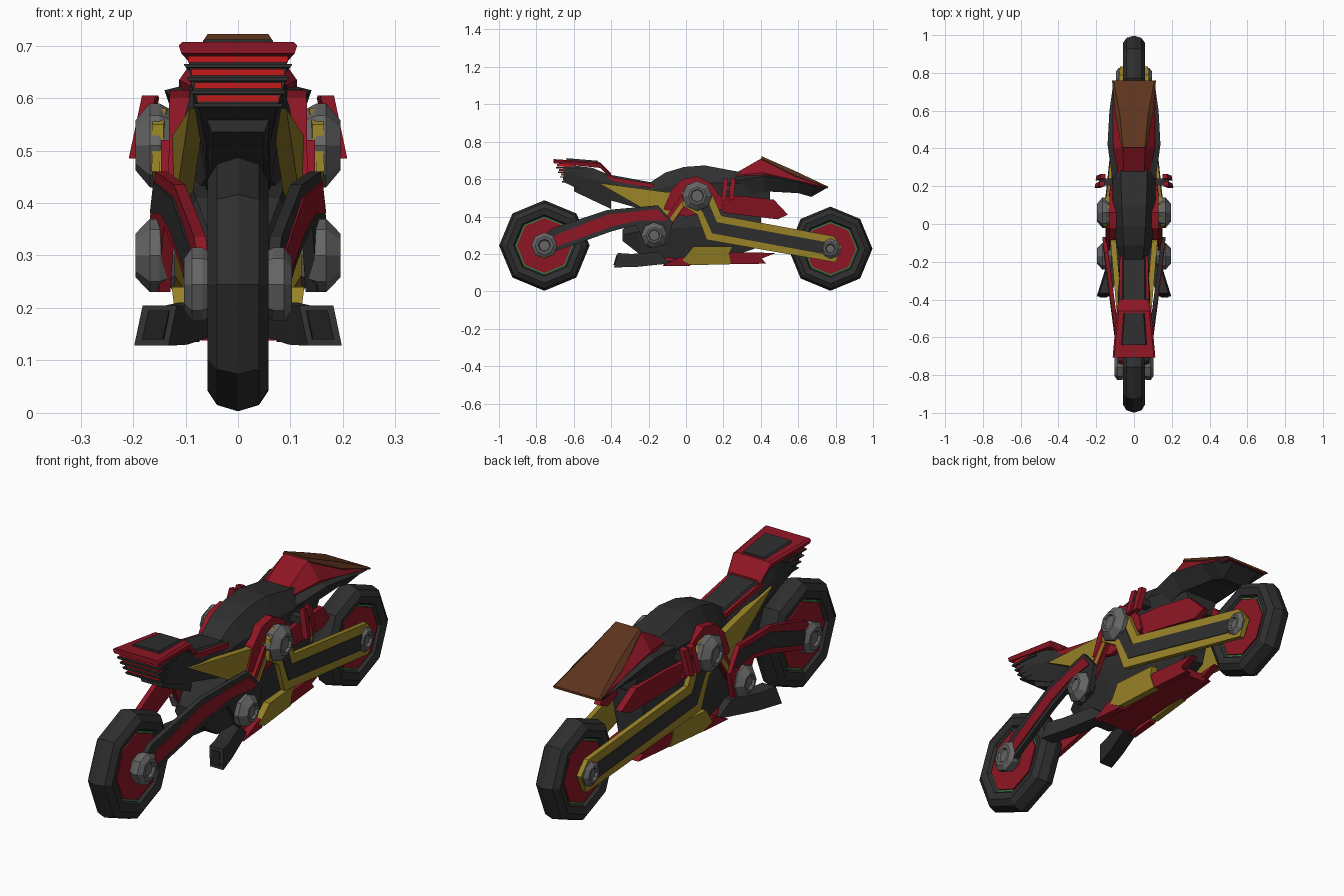
import bpy, bmesh, math

COL = {"dark": (.028, .028, .028), "black": (.012, .012, .012), "red": (.27, .008, .018),
       "gold": (.32, .23, .02), "brown": (.11, .033, .012), "light": (.55, .01, .01),
       "steel": (.13, .13, .13), "green": (.04, .2, .06)}
MATS = {}
for key, c in COL.items():
    MATS[key] = bpy.data.materials.new(key)
    MATS[key].diffuse_color = (*c, 1)


def finish(name, bm, col):
    bmesh.ops.remove_doubles(bm, verts=bm.verts, dist=1e-5)
    bmesh.ops.recalc_face_normals(bm, faces=bm.faces)
    me = bpy.data.meshes.new(name)
    bm.to_mesh(me)
    bm.free()
    me.materials.append(MATS[col])
    ob = bpy.data.objects.new(name, me)
    bpy.context.collection.objects.link(ob)
    return ob


def bridge(bm, rings, cap=True):
    n = len(rings[0])
    for a, b in zip(rings, rings[1:]):
        for i in range(n):
            j = (i + 1) % n
            bm.faces.new((a[i], a[j], b[j], b[i]))
    if cap:
        bm.faces.new(rings[0])
        bm.faces.new(rings[-1])


# symmetric body: each section is y, then (half width, z) for top, middle, bottom
def loft(name, col, sections):
    bm = bmesh.new()
    rings = []
    for y, *h in sections:
        pts = h + [(-x, z) for x, z in reversed(h)]
        rings.append([bm.verts.new((x, y, z)) for x, z in pts])
    bridge(bm, rings)
    return finish(name, bm, col)


# side panel cut from a (y, z) outline; outer x runs from xa at ya to xb at yb, leaning with z
def plate(name, col, outline, ya, xa, yb, xb, thick=.02, out=0, lean=0, z0=0, sides=(1, -1)):
    bm = bmesh.new()
    for s in sides:
        rings = []
        for d in (out, out - thick):
            rings.append([bm.verts.new((s * (xa + (xb - xa) * (y - ya) / (yb - ya) + lean * (z - z0) + d), y, z))
                          for y, z in outline])
        bridge(bm, rings)
    return finish(name, bm, col)


# eight-sided turned part around an x axis; profile is (radius, x)
def turned(name, col, profile, y, z, mirror=False, closed=False):
    bm = bmesh.new()
    for s in ((1, -1) if mirror else (1,)):
        rings = [[bm.verts.new((s * x, y + r * math.cos(k * math.pi / 4), z + r * math.sin(k * math.pi / 4)))
                  for k in range(8)] for r, x in profile]
        if closed:
            rings.append(rings[0])
        bridge(bm, rings, not closed)
    return finish(name, bm, col)


# wheels
for tag, y, r in (("tail", -.757, .242), ("nose", .772, .225)):
    z = r + .003
    k = r / .242
    half = [(.152, .03), (.165, .05), (.2, .058), (.229, .04), (.242, 0)]
    prof = [(a * k, x) for a, x in half] + [(a * k, -x) for a, x in half[-2::-1]]
    turned(tag + "_tire", "dark", prof, y, z, closed=True)
    turned(tag + "_rim_ring", "green", [(.158 * k, -.037), (.158 * k, .037)], y, z)
    turned(tag + "_rim", "red", [(.147 * k, -.043), (.147 * k, .043)], y, z)
    o = .103 if tag == "tail" else .094
    g = .07 if tag == "tail" else .055
    turned(tag + "_axle_cap", "steel", [(g * .8, .04), (g, o - .035), (g, o - .015), (g * .7, o),
                                       (g * .5, o), (g * .4, o - .01)], y, z, mirror=True)

# pivot hubs
for tag, y, z, r in (("upper", .06, .51, .08), ("lower", -.17, .30, .07)):
    turned(tag + "_pivot_hub", "steel", [(r * .8, .12), (r, .15), (r, .168), (r * .6, .195),
                                        (r * .45, .195), (r * .4, .185)], y, z, mirror=True)

# rear swing arms: the colours swap between the two sides
arm = [(-.80, .24), (-.72, .335), (-.42, .435), (-.15, .46), (-.07, .37), (-.1, .25),
       (-.2, .23), (-.27, .355), (-.40, .32), (-.75, .195)]
stripe = [(-.73, .225), (-.70, .30), (-.42, .41), (-.15, .44), (-.10, .38), (-.25, .38), (-.4, .345)]
for tag, s, a, b in (("right", 1, "dark", "red"), ("left", -1, "red", "dark")):
    plate(tag + "_swing_arm", a, arm, -.17, .155, -.76, .078, .022, sides=(s,))
    plate(tag + "_swing_arm_stripe", b, stripe, -.17, .155, -.76, .078, .01, .004, sides=(s,))

# front fork arms
plate("fork_arm", "gold", [(-.02, .46), (-.01, .55), (.04, .58), (.1, .57), (.14, .52), (.19, .405),
      (.79, .295), (.835, .235), (.8, .155), (.11, .275), (.06, .41)], .06, .156, .77, .08, .022)
plate("fork_arm_stripe", "dark", [(.05, .47), (.11, .50), (.165, .37), (.74, .265), (.73, .20),
      (.14, .31), (.09, .42)], .06, .156, .77, .08, .01, .004)

# tank and engine
loft("tank", "dark", [
    (-.21, (.045, .57), (.065, .53), (.06, .45)), (-.11, (.055, .635), (.09, .56), (.08, .42)),
    (-.01, (.06, .665), (.11, .57), (.09, .4)), (.1, (.065, .673), (.115, .58), (.09, .4)),
    (.25, (.07, .645), (.115, .58), (.085, .42)), (.45, (.06, .61), (.09, .56), (.06, .46))])
loft("engine", "dark", [
    (-.34, (.05, .33), (.07, .30), (.05, .27)), (-.25, (.08, .41), (.11, .32), (.07, .20)),
    (-.05, (.10, .46), (.125, .34), (.08, .165)), (.2, (.1, .45), (.11, .35), (.07, .17)),
    (.4, (.06, .43), (.075, .36), (.05, .24))])

# tail unit with seat
loft("tail_core", "dark", [
    (-.655, (.095, .68), (.09, .63), (.075, .585)), (-.5, (.08, .66), (.085, .60), (.06, .51)),
    (-.38, (.07, .61), (.085, .57), (.06, .48)), (-.17, (.06, .555), (.075, .52), (.06, .42))])
loft("tail_cover", "red", [
    (-.708, (.106, .707), (.113, .70), (.108, .685)), (-.46, (.08, .69), (.092, .683), (.085, .66)),
    (-.40, (.065, .63), (.08, .615), (.07, .60))])
loft("tail_pad", "dark", [
    (-.64, (.062, .712), (.068, .70), (.068, .68)), (-.47, (.05, .698), (.056, .69), (.056, .67))])
loft("seat", "dark", [
    (-.40, (.055, .622), (.065, .612), (.065, .59)), (-.17, (.055, .58), (.062, .565), (.062, .54))])
plate("seat_rail", "red", [(-.42, .595), (-.17, .55), (-.17, .572), (-.42, .617)], -.42, .08, -.17, .075, .015)
loft("tail_undertray", "dark", [
    (-.60, (.05, .58), (.06, .56), (.05, .535)), (-.40, (.05, .55), (.06, .50), (.05, .44))])

# tail light slats
for i in range(4):
    w, z, y = .095 - .006 * i, .674 - .025 * i, -.69 + .011 * i
    loft(f"light_slat_{i}", "light", [(y, (w, z + .006), (w, z), (w, z - .006)),
                                      (y + .09, (w, z + .006), (w, z), (w, z - .006))])
    w += .008
    loft(f"light_fin_{i}", "dark", [(y - .006, (w, z - .009), (w, z - .011), (w - .004, z - .016)),
                                    (y + .14, (w - .01, z - .012), (w - .01, z - .016), (w - .01, z - .022))])

# nose fairing with screen
loft("nose_underside", "dark", [
    (.24, (.06, .62), (.115, .59), (.085, .50)), (.42, (.08, .63), (.14, .615), (.09, .535)),
    (.60, (.08, .60), (.13, .585), (.07, .525)), (.67, (.07, .575), (.12, .565), (.06, .505)),
    (.745, (.07, .56), (.11, .555), (.07, .548))])
loft("nose_shell", "red", [
    (.27, (.055, .635), (.085, .62), (.08, .58)), (.405, (.058, .712), (.112, .635), (.10, .59)),
    (.752, (.10, .562), (.112, .556), (.10, .55))])
loft("screen", "brown", [
    (.405, (.058, .722), (.066, .71), (.06, .69)), (.58, (.075, .645), (.10, .62), (.09, .60)),
    (.76, (.108, .56), (.116, .556), (.108, .55))])

# side panels
plate("side_panel", "gold", [(-.47, .58), (-.10, .53), (-.01, .53), (-.06, .43), (-.12, .38)],
      -.47, .092, -.03, .13, .03)
plate("pivot_shroud", "red", [(-.12, .44), (-.08, .54), (-.02, .60), (.06, .615), (.13, .58), (.19, .5),
      (.2, .44), (.0, .40)], -.1, .132, .2, .128, .04)
plate("pivot_strut", "red", [(-.14, .35), (-.02, .52), (.02, .49), (-.10, .32)], -.14, .147, .02, .147, .02)
plate("pivot_strut_trim", "gold", [(-.10, .37), (-.02, .48), (-.005, .47), (-.085, .355)],
      -.14, .15, .02, .15, .01)
plate("side_fairing", "red", [(.15, .51), (.30, .51), (.47, .49), (.545, .41), (.49, .385), (.2, .42)],
      .15, .125, .5, .08, .03, lean=.15, z0=.46)

# belly panels and pan
BEL = dict(ya=0, xa=.11, yb=.45, xb=.07, thick=.03, lean=.2, z0=.16)
plate("belly_back_panel", "red", [(-.13, .135), (.02, .135), (.03, .19), (-.04, .18)], **BEL)
plate("belly_mid_panel", "gold", [(-.02, .165), (.04, .24), (.25, .24), (.23, .2), (.24, .145), (.03, .14)],
      **BEL, out=.004)
plate("belly_front_panel", "red", [(.2, .145), (.43, .148), (.405, .175), (.48, .205), (.24, .21)], **BEL)
loft("belly_pan", "red", [
    (-.12, (.08, .18), (.09, .16), (.07, .138)), (.2, (.07, .2), (.085, .17), (.06, .145)),
    (.4, (.05, .19), (.065, .17), (.05, .155))])

# exhausts
EX = dict(ya=-.37, xa=.193, yb=-.1, xb=.11, lean=-.13, z0=.13)
plate("exhaust", "dark", [(-.385, .128), (-.365, .205), (-.29, .20), (-.15, .21), (-.08, .15), (-.27, .13)],
      **EX, thick=.065)
plate("exhaust_outlet", "black", [(-.388, .14), (-.372, .195), (-.35, .19), (-.36, .14)],
      **EX, thick=.04, out=-.014)

# handlebars
plate("handle_stem", "dark", [(.205, .535), (.205, .565), (.24, .565), (.24, .535)], .2, .185, .25, .185, .1)
for i, y in enumerate((.19, .23)):
    plate(f"handle_grip_{i}", "red", [(y, .485), (y + .01, .605), (y + .035, .60), (y + .025, .49)],
          .2, .206, .25, .2, .026, lean=-.2, z0=.49)
